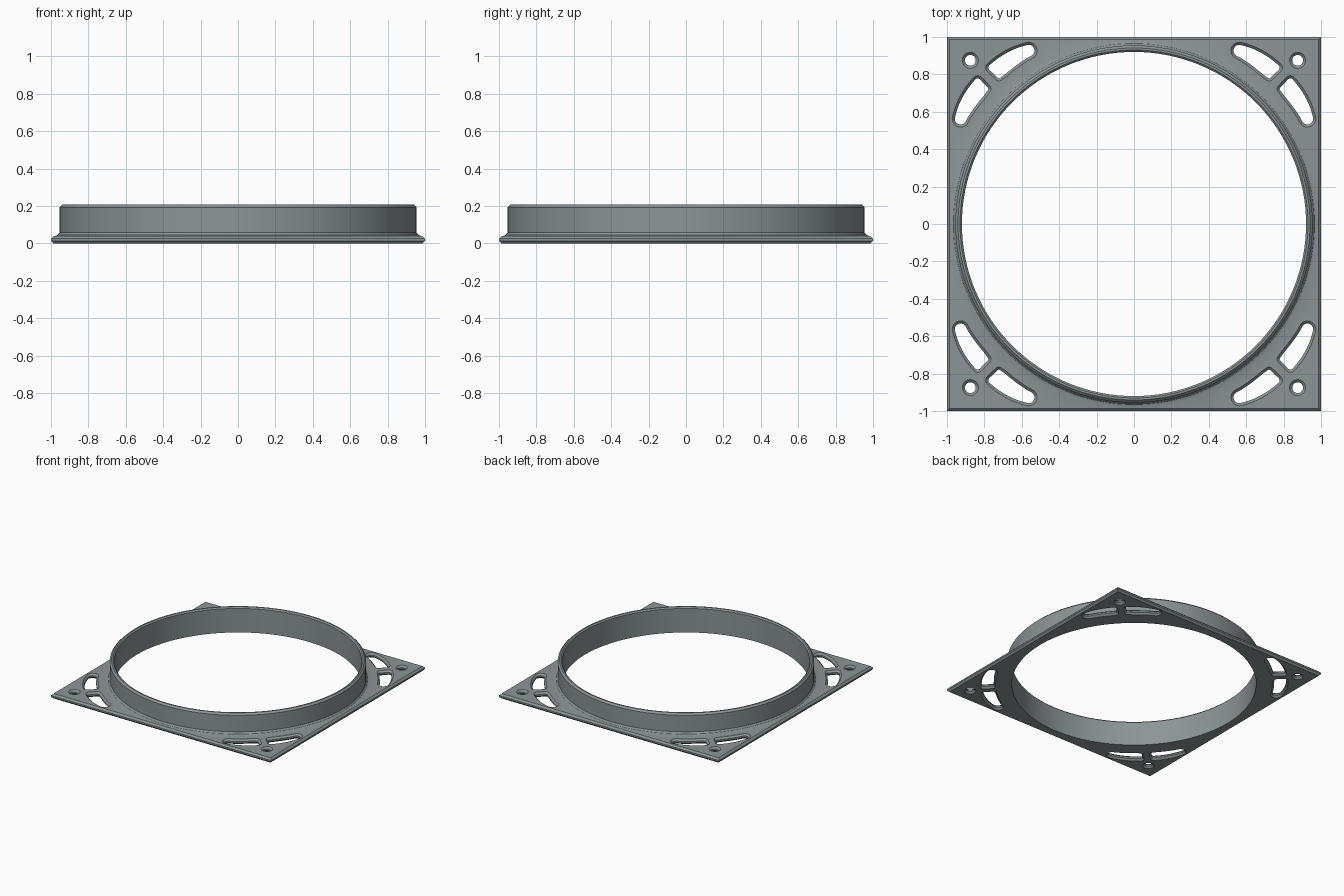
import bpy, bmesh, math
from mathutils import Vector

if "Cube" in bpy.data.objects:
    bpy.data.objects.remove(bpy.data.objects["Cube"])

H, C = 0.04, 0.014          # plate thickness, edge chamfer
SEG = 128


def arc(cx, cy, r, a0, a1, n):
    return [Vector((cx + r * math.cos(math.radians(a0 + (a1 - a0) * i / n)),
                    cy + r * math.sin(math.radians(a0 + (a1 - a0) * i / n))))
            for i in range(n + 1)]


def circle(r, n, cx=0, cy=0):
    return arc(cx, cy, r, 0, 360, n)[:-1]


def inset(loop, d):
    """Move a closed outline inwards by d with mitred corners."""
    n = len(loop)
    area = sum(loop[i - 1].cross(loop[i]) for i in range(n))
    s = 1 if area > 0 else -1
    out = []
    for i, p in enumerate(loop):
        a = (p - loop[i - 1]).normalized()
        b = (loop[(i + 1) % n] - p).normalized()
        na, nb = Vector((-a.y, a.x)) * s, Vector((-b.y, b.x)) * s
        out.append(p + (na + nb) * d / (1 + na.dot(nb)))
    return out


def slot_outline():
    pts = arc(0.563, 0.927, 0.045, 238, 74, 14)          # round tip
    a, b = pts[-1], Vector((0.781, 0.860))
    bulge = Vector((0.006, 0.014))
    pts += [a.lerp(b, t / 8) + bulge * 4 * (t / 8) * (1 - t / 8) for t in range(1, 8)]
    pts += arc(0.763, 0.836, 0.03, 53, -45, 8)           # outer corner
    pts += arc(0.722, 0.790, 0.025, -45, -132, 8)        # inner corner
    pts += arc(0, 0, 1.042, 48.5, 58, 10)[1:-1]          # edge following the ring
    return pts


# Each boundary is a stack of (outline, height) from the plate top to its bottom
stacks = []

# Square rim, chamfered above and below
square = [Vector(p) for p in ((-1, -1), (1, -1), (1, 1), (-1, 1))]
small = inset(square, C)
stacks.append([(small, H), (square, H - C), (square, C), (small, 0)])

# Duct collar rising from the central opening
collar = [(0.98, H), (0.965, 0.045), (0.955, 0.058), (0.955, 0.193), (0.941, 0.207),
          (0.930, 0.207), (0.92, 0.197), (0.92, 0)]
stacks.append([(circle(r, SEG), z) for r, z in collar])

# Curved slots and screw holes in all four corners
slot = slot_outline()
screw = circle(0.043, 32, 0.875, 0.875)
mirrored = [Vector((p.y, p.x)) for p in slot]
for sx in (-1, 1):
    for sy in (-1, 1):
        for shape in (slot, mirrored, screw):
            wide = [Vector((p.x * sx, p.y * sy)) for p in shape]
            narrow = inset(wide, C)
            stacks.append([(wide, H), (narrow, H - C), (narrow, C), (wide, 0)])

# Walls of every boundary, then the flat top and bottom
bm = bmesh.new()
top_edges, bottom_edges = [], []
for stack in stacks:
    rings = [[bm.verts.new((p.x, p.y, z)) for p in loop] for loop, z in stack]
    n = len(rings[0])
    for up, low in zip(rings, rings[1:]):
        for i in range(n):
            j = (i + 1) % n
            bm.faces.new((up[i], up[j], low[j], low[i]))
    for ring, store in ((rings[0], top_edges), (rings[-1], bottom_edges)):
        store += [bm.edges.get((ring[i - 1], ring[i])) for i in range(n)]
for edges, z in ((top_edges, 1), (bottom_edges, -1)):
    bmesh.ops.triangle_fill(bm, edges=edges, use_beauty=True, normal=(0, 0, z))
bmesh.ops.recalc_face_normals(bm, faces=bm.faces[:])

mesh = bpy.data.meshes.new("duct_mounting_flange")
bm.to_mesh(mesh)
bm.free()
flange = bpy.data.objects.new("duct_mounting_flange", mesh)
bpy.context.collection.objects.link(flange)

# Single grey-green colour
grey = bpy.data.materials.new("grey_green")
grey.diffuse_color = (0.26, 0.30, 0.31, 1)
grey.use_nodes = True
grey.node_tree.nodes["Principled BSDF"].inputs["Base Color"].default_value = grey.diffuse_color
mesh.materials.append(grey)

bpy.context.view_layer.objects.active = flange
flange.select_set(True)
bpy.ops.object.shade_smooth_by_angle(angle=math.radians(25))
